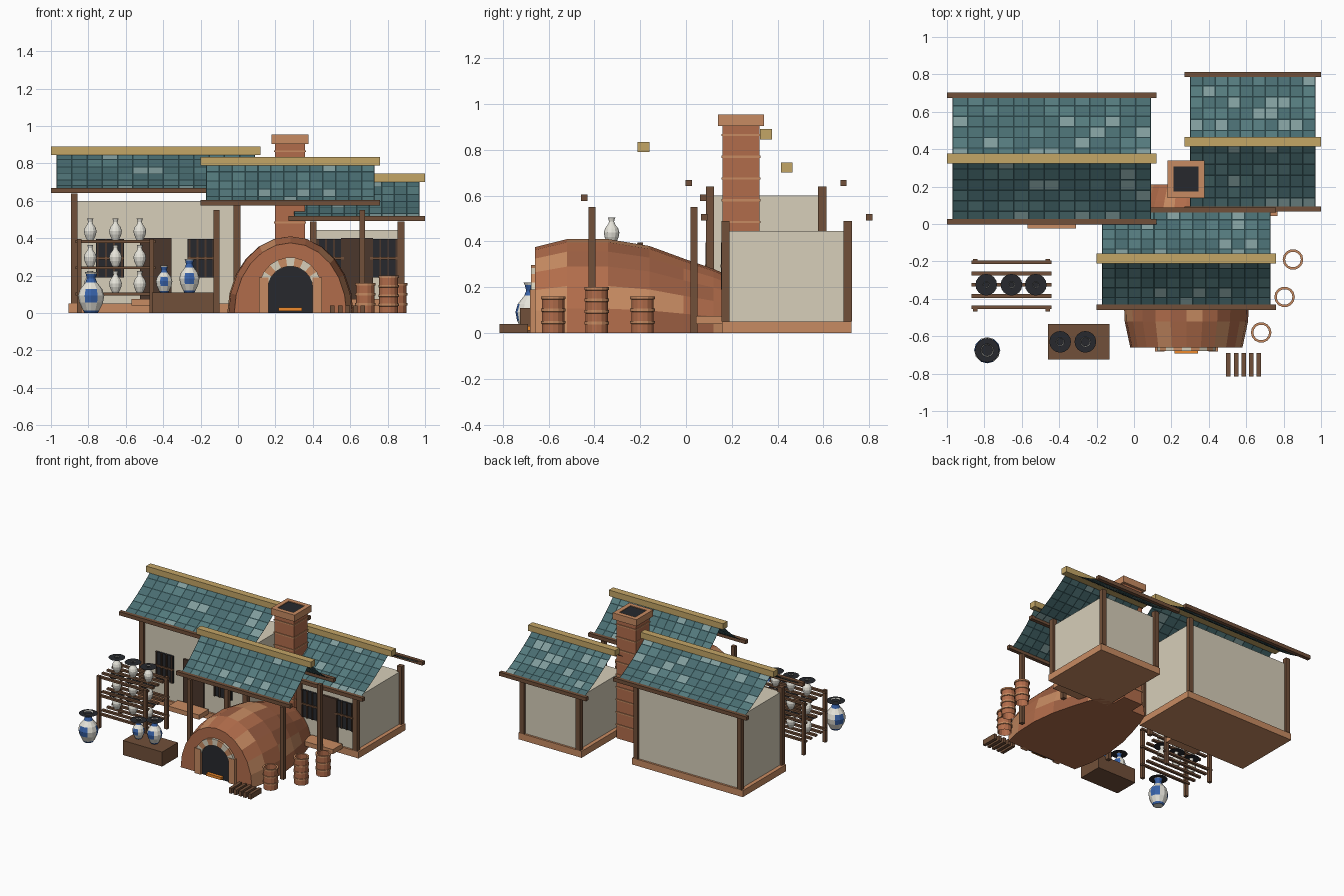
import bpy, bmesh, random
from math import sin, cos, pi

if "Cube" in bpy.data.objects:
    bpy.data.objects.remove(bpy.data.objects["Cube"])
random.seed(4)


def mat(name, hexa):
    m = bpy.data.materials.new(name)
    m.diffuse_color = [(int(hexa[i:i + 2], 16) / 255) ** 2.2 for i in (0, 2, 4)] + [1]
    m.use_nodes = True
    m.node_tree.nodes["Principled BSDF"].inputs["Base Color"].default_value = m.diffuse_color
    return m


WOOD, GOLD, DOOR = mat("wood", "71513c"), mat("ridge_gold", "c2a466"), mat("door_wood", "4c3a30")
PLASTER, DARK, EMBER = mat("plaster", "d6cdb8"), mat("soot", "2b2d31"), mat("ember", "f08a30")
BRICK, BRICK2, BRICK3 = mat("brick", "b06c4c"), mat("brick_light", "c68a62"), mat("brick_dark", "9c6045")
TILES = [mat("tile_gap", "2b4245"), mat("tile", "4a6c70"), mat("tile_mid", "55797c"), mat("tile_pale", "7f9a9a")]
WHITE, BLUE = mat("porcelain", "e6e4da"), mat("glaze_blue", "3a62a8")


def finish(name, bm, mats):
    me = bpy.data.meshes.new(name)
    bm.to_mesh(me)
    bm.free()
    for m in mats:
        me.materials.append(m)
    ob = bpy.data.objects.new(name, me)
    bpy.context.collection.objects.link(ob)
    return ob


def box(name, x0, x1, y0, y1, z0, z1, m):
    bm = bmesh.new()
    bmesh.ops.create_cube(bm, size=1)
    for v in bm.verts:
        v.co = ((x0 + x1) / 2 + v.co.x * (x1 - x0), (y0 + y1) / 2 + v.co.y * (y1 - y0),
                (z0 + z1) / 2 + v.co.z * (z1 - z0))
    return finish(name, bm, [m])


def post(name, x, y, z0, z1, w=0.03, m=WOOD):
    box(name, x - w / 2, x + w / 2, y - w / 2, y + w / 2, z0, z1, m)


def loft(bm, rings, closed, pick):
    """Quads between successive rings of points; pick(row, column) gives the material index."""
    vs = [[bm.verts.new(p) for p in r] for r in rings]
    n = len(vs[0])
    for i in range(len(vs) - 1):
        for j in range(n if closed else n - 1):
            k = (j + 1) % n
            bm.faces.new((vs[i][j], vs[i][k], vs[i + 1][k], vs[i + 1][j])).material_index = pick(i, j)
    return vs


def lathe(name, x, y, profile, n, mats, pick, cap=True):
    bm = bmesh.new()
    vs = loft(bm, [[(x + r * cos(2 * pi * j / n), y + r * sin(2 * pi * j / n), z) for j in range(n)]
                   for r, z in profile], True, pick)
    if cap:
        bm.faces.new(vs[0][::-1])
    return finish(name, bm, mats)


def roof(name, x0, x1, yr, half, ze, zr, cols, rows):
    # two sagging tiled sheets, each tile inset inside a dark joint
    for s, side in ((-1, "front"), (1, "back")):
        bm = bmesh.new()
        rings = []
        for i in range(rows + 1):
            t = i / rows
            z = zr - (zr - ze) * (1.3 * t - 0.3 * t * t)
            rings.append([(x0 + 0.03 + (x1 - x0 - 0.06) * j / cols, yr + s * half * t, z) for j in range(cols + 1)])
        loft(bm, rings, False, lambda i, j: random.choice([1, 1, 1, 2, 2, 3]))
        bmesh.ops.recalc_face_normals(bm, faces=bm.faces)
        if sum(f.normal.z for f in bm.faces) < 0:
            bmesh.ops.reverse_faces(bm, faces=bm.faces)
        ring = bmesh.ops.inset_individual(bm, faces=bm.faces[:], thickness=0.006)["faces"]
        for f in ring:
            f.material_index = 0
        finish(f"{name}_tiles_{side}", bm, TILES)
        ye = yr + s * half
        box(f"{name}_eave_{side}", x0, x1, ye - 0.014, ye + 0.014, ze - 0.014, ze + 0.014, WOOD)
    box(name + "_ridge", x0, x1, yr - 0.026, yr + 0.026, zr - 0.02, zr + 0.025, GOLD)


def house(name, cx, hx, cy, hy, wall, top, win):
    box(name + "_plinth", cx - hx - 0.03, cx + hx + 0.03, cy - hy - 0.015, cy + hy + 0.015, 0, 0.05, BRICK2)
    box(name + "_walls", cx - hx, cx + hx, cy - hy, cy + hy, 0.05, wall, PLASTER)
    for sx in (-1, 1):
        for sy in (-1, 1):
            post(name + "_corner_post", cx + sx * hx, cy + sy * hy, 0.05, top, 0.036)
    yf = cy - hy
    box(name + "_door", cx - 0.085, cx + 0.085, yf - 0.015, yf + 0.01, 0.05, 0.4, DOOR)
    box(name + "_step", cx - 0.13, cx + 0.13, yf - 0.13, yf - 0.015, 0.04, 0.075, BRICK2)
    for s in (-1, 1):
        wx = cx + s * win
        box(name + "_window", wx - 0.075, wx + 0.075, yf - 0.012, yf + 0.01, 0.19, 0.395, DARK)
        for k in range(4):
            bx = wx - 0.065 + k * 0.0433
            box(name + "_window_bar", bx - 0.005, bx + 0.005, yf - 0.02, yf, 0.19, 0.395, DOOR)
        box(name + "_window_rail", wx - 0.075, wx + 0.075, yf - 0.022, yf, 0.287, 0.299, WOOD)


# Houses and roofs
house("left_house", -0.44, 0.435, 0.35, 0.245, 0.6, 0.64, 0.245)
house("right_house", 0.637, 0.235, 0.44, 0.267, 0.445, 0.49, 0.145)
roof("left_roof", -1.0, 0.12, 0.35, 0.338, 0.655, 0.865, 13, 6)
roof("right_roof", 0.27, 1.0, 0.44, 0.36, 0.505, 0.72, 10, 6)
roof("kiln_roof", -0.2, 0.76, -0.185, 0.26, 0.59, 0.81, 13, 5)
for px in (-0.115, 0.665):
    for py in (-0.41, 0.035):
        post("kiln_roof_post", px, py, 0, 0.55)

# Kiln body: arched sections along y (y, half width, height)
KX = 0.28
secs = [(-0.66, 0.3, 0.375), (-0.52, 0.33, 0.41), (-0.34, 0.337, 0.41), (-0.16, 0.315, 0.38),
        (-0.01, 0.275, 0.325), (0.12, 0.235, 0.28), (0.21, 0.2, 0.24)]
bm = bmesh.new()
vs = loft(bm, [[(KX + w * cos(pi * j / 12), y, h * sin(pi * j / 12)) for j in range(13)] for y, w, h in secs],
          False, lambda i, j: random.choice([0, 0, 1, 2]))
for end in (vs[0], vs[-1]):
    bm.faces.new(end)
for a, b in zip(vs, vs[1:]):
    bm.faces.new((a[0], b[0], b[-1], a[-1]))
bmesh.ops.recalc_face_normals(bm, faces=bm.faces)
finish("kiln_body", bm, [BRICK, BRICK2, BRICK3])

# Fire mouth, jambs, arch stones, embers
bm = bmesh.new()
outline = [(KX - 0.12, 0.0), (KX + 0.12, 0.0)] + [(KX + 0.12 * cos(pi * k / 12), 0.13 + 0.12 * sin(pi * k / 12))
                                                  for k in range(13)]
bm.faces.new([bm.verts.new((x, -0.667, z)) for x, z in outline])
finish("fire_mouth", bm, [DARK])
for s in (-1, 1):
    box("mouth_jamb", KX + s * 0.143 - 0.026, KX + s * 0.143 + 0.026, -0.682, -0.65, 0, 0.19, BRICK2)
bm = bmesh.new()
rings = []
for k in range(12):
    c, s = cos(pi * k / 11), sin(pi * k / 11)
    rings.append([(KX + r * c, y, 0.13 + r * s) for r, y in ((0.12, -0.65), (0.12, -0.678), (0.168, -0.678), (0.168, -0.65))])
loft(bm, rings, True, lambda i, j: i % 2)
bmesh.ops.recalc_face_normals(bm, faces=bm.faces)
finish("mouth_arch", bm, [BRICK2, PLASTER])
box("embers", KX - 0.063, KX + 0.063, -0.692, -0.66, 0.01, 0.03, EMBER)

# Chimney with brick courses and hollow cap
CX, CY = 0.278, 0.24
post("chimney_shaft", CX, CY, 0, 0.91, 0.162, BRICK)
for k in range(9):
    z = 0.1 + k * 0.095
    post("chimney_course", CX, CY, z, z + 0.01, 0.172, BRICK2)
bm = bmesh.new()
loft(bm, [[(CX + a * w, CY + b * w, z) for a, b in ((-1, -1), (1, -1), (1, 1), (-1, 1))]
          for w, z in ((0.08, 0.905), (0.1, 0.905), (0.1, 0.955), (0.067, 0.955), (0.067, 0.91))], True, lambda i, j: 0)
finish("chimney_cap", bm, [BRICK2])
post("chimney_flue", CX, CY, 0.905, 0.95, 0.134, DARK)

# Vases: lathe profile scaled by height and belly radius
PROF = [(0.5, 0), (0.62, 0.06), (0.9, 0.25), (1, 0.42), (0.85, 0.58), (0.45, 0.74), (0.33, 0.84), (0.42, 0.95), (0.5, 1)]


def vase(name, x, y, z, h, r, disc, blue):
    def pick(i, j):
        return int(blue and (i in (0, 5, 6) or (i in (2, 3) and j % 4 < 2)))
    lathe(name, x, y, [(a * r, z + b * h) for a, b in PROF], 12, [WHITE, BLUE], pick)
    lathe(name + "_dark_disc", x, y, [(disc, z + h * 0.96), (0.45 * r, z + h * 0.96)], 16, [DARK], lambda i, j: 0)


# Display shelf
SHELVES = (0.095, 0.235, 0.375)
for px in (-0.85, -0.46):
    for py in (-0.2, -0.455):
        post("shelf_post", px, py, 0, 0.395, 0.024)
for z in SHELVES:
    for k in range(5):
        y = -0.205 - 0.06 * k
        box("shelf_slat", -0.87, -0.44, y - 0.01, y + 0.01, z, z + 0.015, WOOD)
    for x in (-0.79, -0.655, -0.525):
        vase("shelf_vase", x, -0.325, z + 0.015, 0.115, 0.034, 0.058, False)

# Large floor vase and work bench
vase("floor_vase", -0.785, -0.675, 0, 0.22, 0.07, 0.065, True)
box("bench", -0.46, -0.13, -0.725, -0.535, 0, 0.11, WOOD)
vase("bench_vase_small", -0.395, -0.63, 0.11, 0.143, 0.044, 0.058, True)
vase("bench_vase_large", -0.26, -0.63, 0.11, 0.18, 0.054, 0.058, True)

# Open saggar stacks
for x, y, n in ((0.68, -0.58, 3), (0.805, -0.39, 4), (0.85, -0.19, 3)):
    h = 0.16 if n == 3 else 0.2
    prof = []
    for k in range(n):
        a, b = h * k / n, h * (k + 1) / n
        prof += [(0.05, a), (0.05, b - 0.014), (0.055, b - 0.012), (0.055, b)]
    prof += [(0.042, h), (0.042, 0)]
    lathe("saggar_stack", x, y, prof, 14, [BRICK, BRICK2], lambda i, j: int(i % 4 > 0), cap=False)

# Firewood
for k in range(5):
    x = 0.505 + 0.0405 * k
    box("firewood", x - 0.012, x + 0.012, -0.815, -0.69, 0, 0.04, WOOD)
